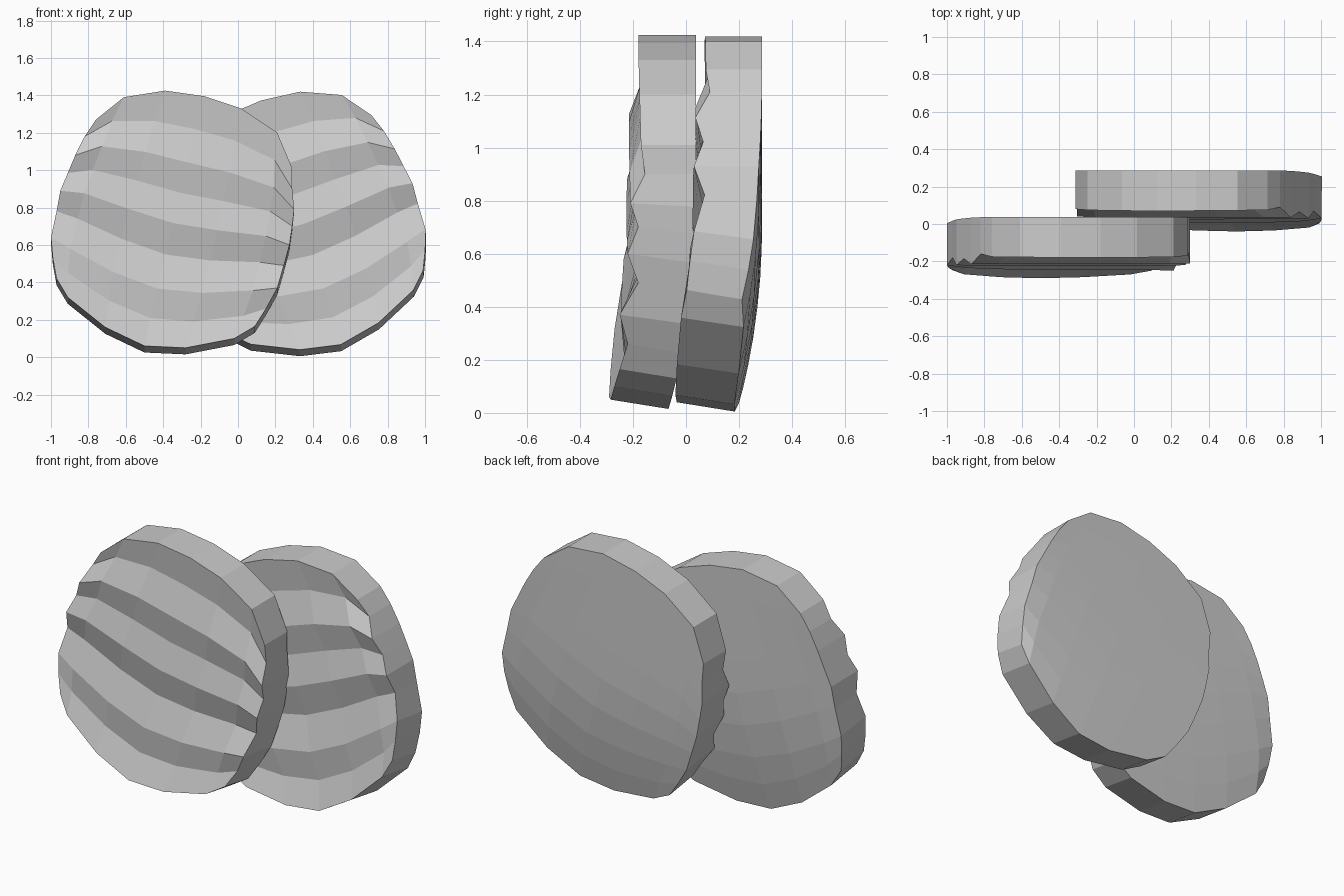
import bpy, bmesh
from math import sin, pi, radians
from mathutils import Vector, Matrix

cube = bpy.data.objects.get("Cube")
if cube:
    bpy.data.objects.remove(cube)

grey = bpy.data.materials.new("plain grey")
grey.use_nodes = True
grey.diffuse_color = (0.6, 0.6, 0.6, 1)
grey.node_tree.nodes["Principled BSDF"].inputs["Base Color"].default_value = grey.diffuse_color

# Outline of one slab, in four sides of (x, z)
LEFT = [(-.76, 1.27), (-.82, 1.18), (-.87, 1.08), (-.91, .985), (-.95, .89),
        (-.97, .78), (-1, .64), (-.99, .53), (-.97, .42)]
RIGHT = [(.29, 1.01), (.29, .9), (.3, .79), (.29, .7), (.275, .6),
         (.245, .49), (.21, .37), (.15, .26), (.09, .165)]
TOP = [(-.76, 1.27), (-.61, 1.39), (-.39, 1.425), (-.18, 1.395),
       (.015, 1.33), (.21, 1.2), (.29, 1.01)]
BOTTOM = [(-.97, .42), (-.91, .32), (-.71, .16), (-.5, .06),
          (-.28, .05), (-.02, .1), (.09, .165)]
# Front depth of every ridge and groove, at both ends and in the middle
LEFT_DEPTH = [-.175, -.16, -.215, -.185, -.22, -.18, -.22, -.235, -.247]
MID_DEPTH = [-.18, -.165, -.215, -.19, -.225, -.19, -.245, -.232, -.29]
RIGHT_DEPTH = [-.17, -.155, -.21, -.18, -.22, -.18, -.25, -.22, -.25]
ROWS, COLS = len(LEFT), len(TOP)


def patch(row, col):
    """Blend the four sides into a point inside the outline."""
    s, v = col / (COLS - 1), row / (ROWS - 1)
    v += .08 * sin(pi * v)
    left, right, top, bottom = (Vector(p) for p in (LEFT[row], RIGHT[row], TOP[col], BOTTOM[col]))
    top -= Vector(TOP[0]).lerp(Vector(TOP[-1]), s)
    bottom -= Vector(BOTTOM[0]).lerp(Vector(BOTTOM[-1]), s)
    return left.lerp(right, s) + top.lerp(bottom, v)


def front_point(row, col):
    x, z = patch(row, col)
    s = col / (COLS - 1)
    rim = LEFT_DEPTH[row] * (1 - s) + RIGHT_DEPTH[row] * s
    return x, rim + (MID_DEPTH[row] - rim) * sin(pi * s), z


def back_point(row, col):
    x, z = patch(row, col)
    s, v = col / (COLS - 1), row / (ROWS - 1)
    bend = .115 * (max(0, .8 - z) / .8) ** 2
    curl = .05 * v ** 2 * (1 - s) ** 3
    drop = .035 * min(1, max(0, (.9 - z) / .3))
    return x, .037 - bend - curl, z - drop


def ridged_slab(name, matrix):
    bm = bmesh.new()
    sheets = []
    for point in (front_point, back_point):
        grid = [[bm.verts.new(point(r, c)) for c in range(COLS)] for r in range(ROWS)]
        for r in range(ROWS - 1):
            for c in range(COLS - 1):
                bm.faces.new((grid[r][c], grid[r + 1][c], grid[r + 1][c + 1], grid[r][c + 1]))
        sheets.append(grid)
    # Rim joining front and back
    loops = [g[0] + [row[-1] for row in g[1:]] + g[-1][-2::-1] + [row[0] for row in g[-2:0:-1]]
             for g in sheets]
    for i in range(len(loops[0])):
        bm.faces.new((loops[0][i - 1], loops[0][i], loops[1][i], loops[1][i - 1]))
    bm.transform(matrix)
    bmesh.ops.recalc_face_normals(bm, faces=bm.faces)
    mesh = bpy.data.meshes.new(name)
    bm.to_mesh(mesh)
    bm.free()
    mesh.materials.append(grey)
    bpy.context.collection.objects.link(bpy.data.objects.new(name, mesh))


ridged_slab("front_ridged_slab", Matrix.Identity(4))

# The rear slab is the mirrored front one, tipped a little about its centre
centre = Vector((.345, 0, .72))
tip = Matrix.Translation(centre) @ Matrix.Rotation(radians(-4.5), 4, 'Y') @ Matrix.Translation(-centre)
ridged_slab("rear_ridged_slab",
            Matrix.Translation((-.002, .25, -.007)) @ tip @ Matrix.Scale(-1, 4, (1, 0, 0)))
